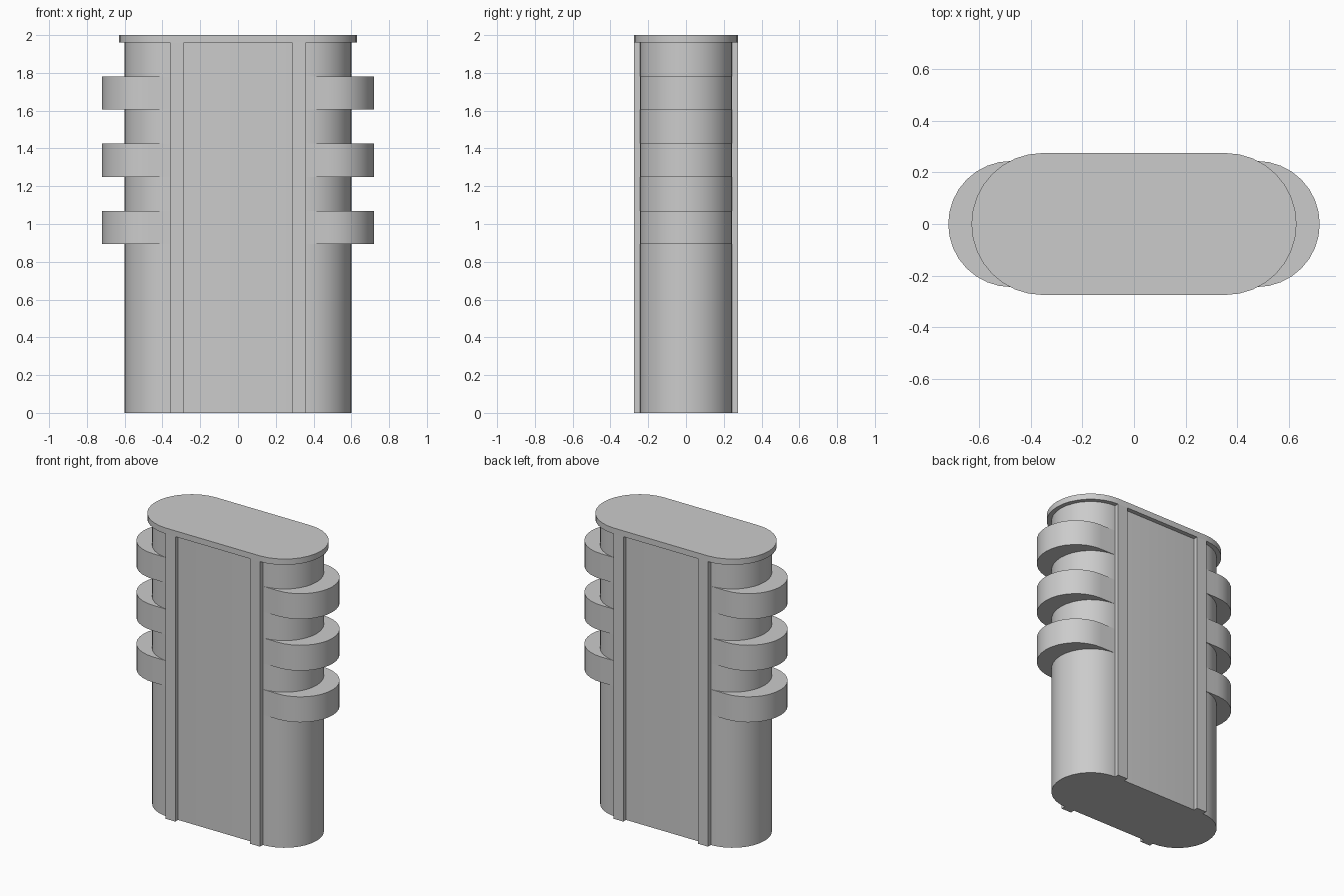
import bpy, bmesh
from math import pi, sin, cos, radians

if "Cube" in bpy.data.objects:
    bpy.data.objects.remove(bpy.data.objects["Cube"])


def stadium(name, centre, radius, z0, z1, steps=16, depth=None):
    """Upright prism with a round-ended outline."""
    depth = depth or radius
    outline = []
    for side in (0, 1):
        for i in range(steps + 1):
            a = -pi / 2 + side * pi + pi * i / steps
            x = centre if side == 0 else -centre
            outline.append((x + radius * cos(a), depth * sin(a)))
    bm = bmesh.new()
    face = bm.faces.new([bm.verts.new((x, y, z0)) for x, y in outline])
    ext = bmesh.ops.extrude_face_region(bm, geom=[face])
    top = [v for v in ext["geom"] if isinstance(v, bmesh.types.BMVert)]
    bmesh.ops.translate(bm, verts=top, vec=(0, 0, z1 - z0))
    bmesh.ops.recalc_face_normals(bm, faces=bm.faces)
    return finish(name, bm, True)


def box(name, lo, hi):
    bm = bmesh.new()
    bmesh.ops.create_cube(bm, size=1)
    for v in bm.verts:
        v.co = [l if c < 0 else h for c, l, h in zip(v.co, lo, hi)]
    return finish(name, bm, False)


def finish(name, bm, smooth):
    mesh = bpy.data.meshes.new(name)
    bm.to_mesh(mesh)
    bm.free()
    ob = bpy.data.objects.new(name, mesh)
    bpy.context.collection.objects.link(ob)
    if smooth:
        bpy.ops.object.select_all(action='DESELECT')
        ob.select_set(True)
        bpy.context.view_layer.objects.active = ob
        bpy.ops.object.shade_smooth_by_angle(angle=radians(30))
    return ob


# Main column and overhanging top plate
stadium("body", 0.355, 0.245, 0, 1.96)
stadium("top_cap", 0.355, 0.275, 1.96, 2.0)

# Three grip ribs wrapping the ends, just inside the flat sides
for i in range(3):
    z = 0.895 + i * 0.355
    stadium(f"grip_rib_{i + 1}", 0.475, 0.245, z, z + 0.175, depth=0.2445)

# Vertical rails, mirrored to both ends and both flat sides
rail = box("rails", (0.285, -0.275, 0), (0.36, -0.235, 1.96))
mirror = rail.modifiers.new("mirror", 'MIRROR')
mirror.use_axis = (True, True, False)
